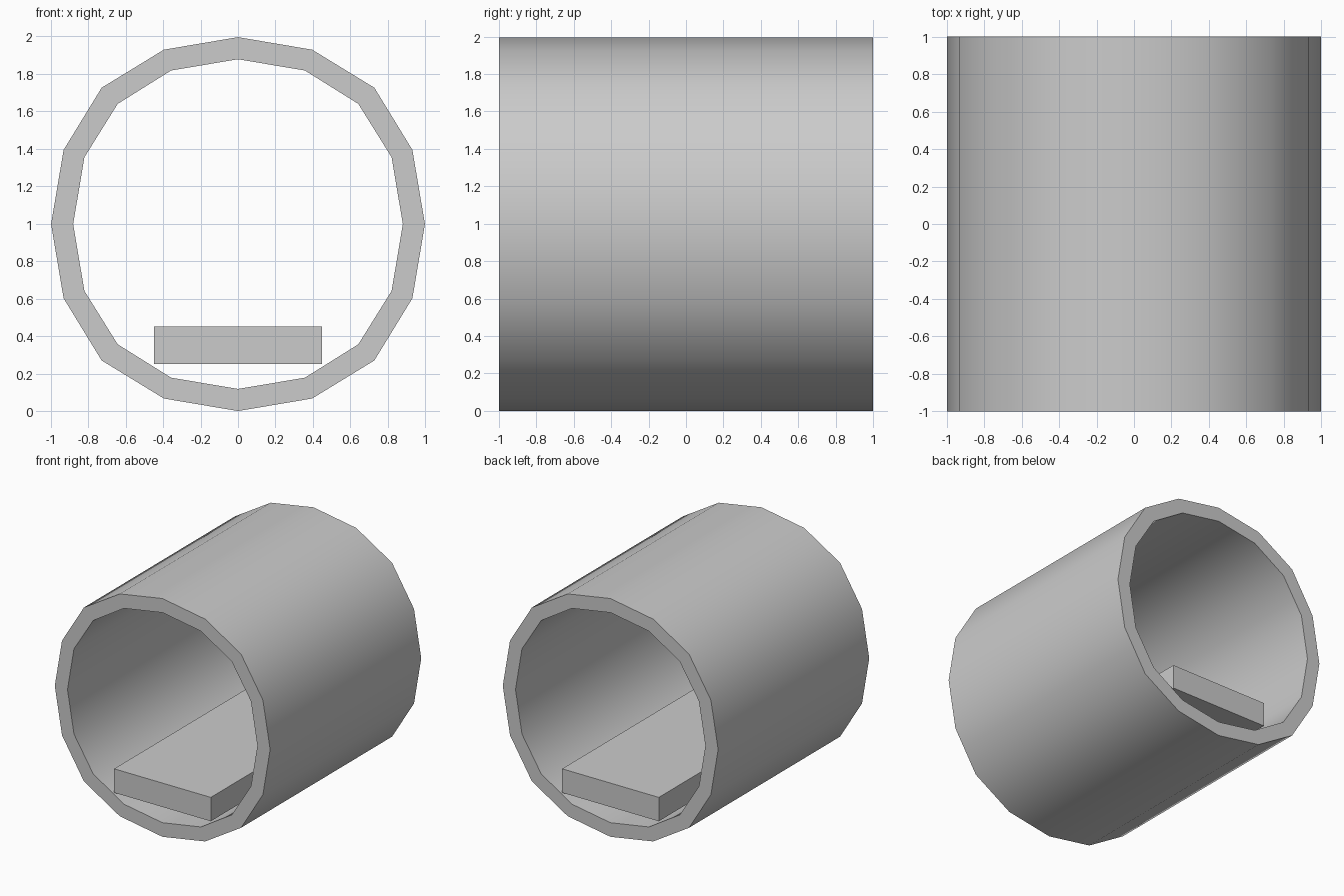
import bpy, bmesh

if "Cube" in bpy.data.objects:
    bpy.data.objects.remove(bpy.data.objects["Cube"])

HALF_LEN = 1.0
CENTRE_Z = 0.998


def ring(quadrant):
    """Rotate one quarter of a profile into a full closed loop."""
    pts, q = [], list(quadrant)
    for _ in range(4):
        pts += q
        q = [(-z, x) for x, z in q]
    return pts


def make_object(name, bm):
    bmesh.ops.recalc_face_normals(bm, faces=bm.faces)
    mesh = bpy.data.meshes.new(name)
    bm.to_mesh(mesh)
    bm.free()
    obj = bpy.data.objects.new(name, mesh)
    bpy.context.collection.objects.link(obj)
    return obj


# Tube: 16-sided thick shell, open at both ends
outer = ring([(0.998, 0), (0.931, 0.396), (0.728, 0.728), (0.396, 0.931)])
inner = ring([(0.88, 0), (0.82, 0.357), (0.642, 0.642), (0.357, 0.82)])
bm = bmesh.new()
loops = [[bm.verts.new((x, y, z + CENTRE_Z)) for x, z in profile]
         for profile, y in ((outer, -HALF_LEN), (outer, HALF_LEN),
                            (inner, HALF_LEN), (inner, -HALF_LEN))]
n = len(outer)
for k in range(4):
    a, b = loops[k], loops[(k + 1) % 4]
    for i in range(n):
        j = (i + 1) % n
        bm.faces.new((a[i], a[j], b[j], b[i]))
tube = make_object("tube_shell", bm)
bpy.context.view_layer.objects.active = tube
tube.select_set(True)
bpy.ops.object.shade_smooth_by_angle(angle=0.6)

# Floor slab running the full length of the tube
bm = bmesh.new()
bmesh.ops.create_cube(bm, size=1)
bmesh.ops.scale(bm, vec=(0.896, 2 * HALF_LEN, 0.2), verts=bm.verts)
bmesh.ops.translate(bm, vec=(0, 0, 0.35), verts=bm.verts)
make_object("floor_slab", bm)
